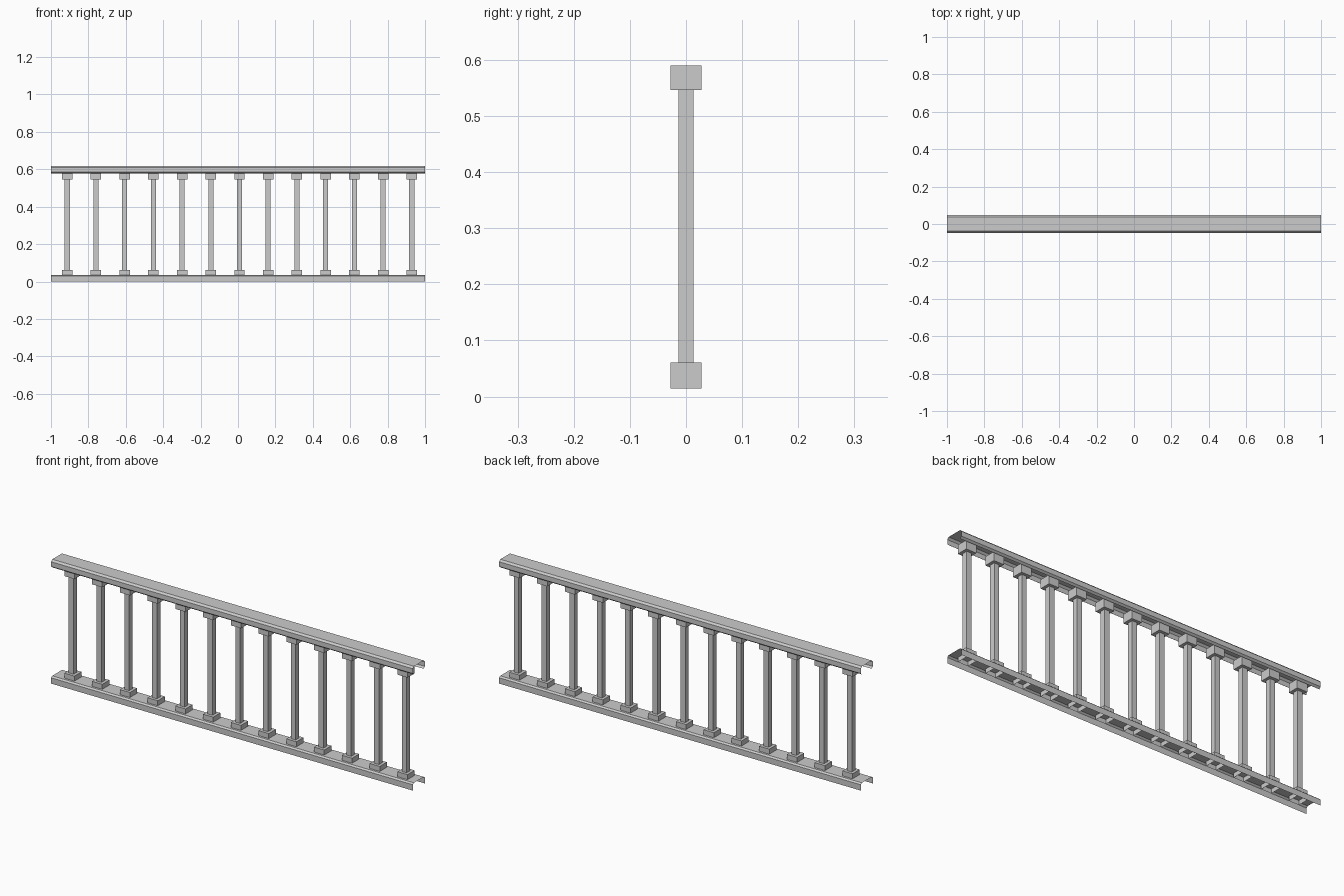
import bpy, bmesh

if "Cube" in bpy.data.objects:
    bpy.data.objects.remove(bpy.data.objects["Cube"])


def make_object(name, bm):
    bmesh.ops.remove_doubles(bm, verts=bm.verts, dist=1e-5)
    mesh = bpy.data.meshes.new(name)
    bm.to_mesh(mesh)
    bm.free()
    obj = bpy.data.objects.new(name, mesh)
    bpy.context.collection.objects.link(obj)
    return obj


def rail(name, half):
    """Open channel: half profile (y, z), mirrored and swept along x."""
    profile = [(-y, z) for y, z in half] + [(y, z) for y, z in reversed(half)]
    bm = bmesh.new()
    left = [bm.verts.new((-1, y, z)) for y, z in profile]
    right = [bm.verts.new((1, y, z)) for y, z in profile]
    for i in range(len(profile) - 1):
        bm.faces.new((left[i], right[i], right[i + 1], left[i + 1]))
    return make_object(name, bm)


# Rails: chamfered channels, open at the ends and underneath
rail("top_rail", [(0.037, 0.577), (0.047, 0.585), (0.047, 0.609), (0.038, 0.618)])
rail("bottom_rail", [(0.047, 0.0), (0.047, 0.029), (0.039, 0.036)])


def baluster(name, x):
    """Square post with a block at each end, as stacked square rings."""
    post, block = 0.0135, 0.028
    rings = [(block, 0.014), (block, 0.061), (post, 0.061),
             (post, 0.546), (block, 0.546), (block, 0.59)]
    bm = bmesh.new()
    loops = [[bm.verts.new((sx * r, sy * r, z))
              for sx, sy in ((-1, -1), (1, -1), (1, 1), (-1, 1))]
             for r, z in rings]
    for a, b in zip(loops, loops[1:]):
        for i in range(4):
            j = (i + 1) % 4
            bm.faces.new((a[i], a[j], b[j], b[i]))
    make_object(name, bm).location.x = x


# Thirteen evenly spaced balusters
for n in range(13):
    baluster(f"baluster_{n + 1}", -0.913 + 0.1535 * n)
